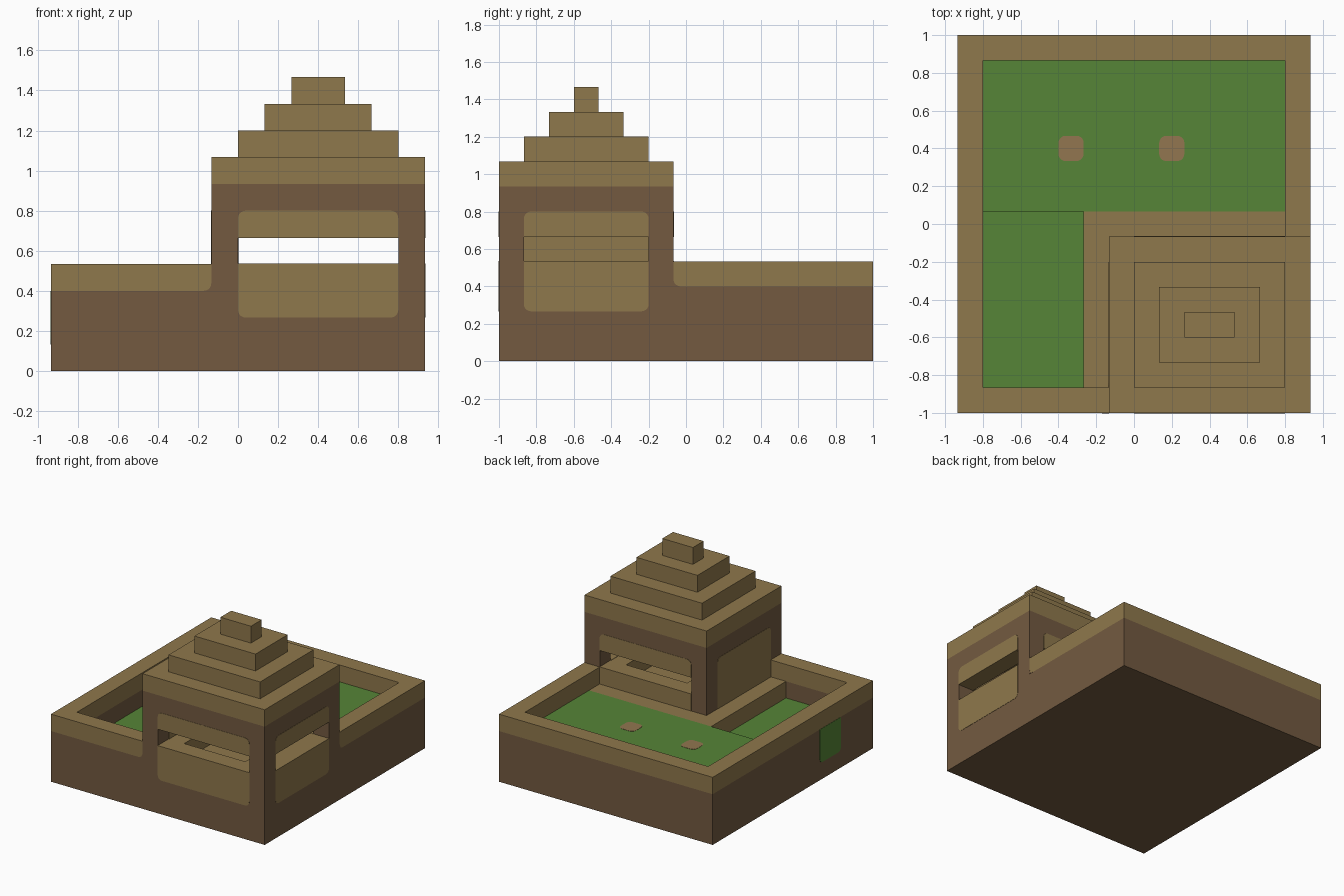
import bpy, bmesh, math
from mathutils import Vector

cube = bpy.data.objects.get("Cube")
if cube:
    bpy.data.objects.remove(cube, do_unlink=True)

U = 2 / 15      # one block
E = 0.015       # how far inlaid panels stand proud, in blocks
R = 0.28        # corner radius of painted panels, in blocks


def material(name, srgb):
    lin = [((c / 255 + 0.055) / 1.055) ** 2.4 for c in srgb] + [1.0]
    m = bpy.data.materials.new(name)
    m.use_nodes = True
    m.diffuse_color = lin
    m.node_tree.nodes["Principled BSDF"].inputs["Base Color"].default_value = lin
    return m


SAND = material("sandstone", (143, 120, 76))
EARTH = material("brown_earth", (115, 90, 64))
GRASS = material("grass_green", (86, 133, 55))
CLAY = material("clay", (146, 118, 80))


def finish(name, bm, mat):
    bmesh.ops.recalc_face_normals(bm, faces=bm.faces)
    me = bpy.data.meshes.new(name)
    bm.to_mesh(me)
    bm.free()
    me.materials.append(mat)
    bpy.context.collection.objects.link(bpy.data.objects.new(name, me))


def blocks(name, mat, *spans):
    """One object made of boxes, each given as x0, x1, y0, y1, z0, z1 in blocks."""
    bm = bmesh.new()
    for x0, x1, y0, y1, z0, z1 in spans:
        vs = bmesh.ops.create_cube(bm, size=1)["verts"]
        for v in vs:
            v.co = Vector((x1 if v.co.x > 0 else x0, y1 if v.co.y > 0 else y0,
                           z1 if v.co.z > 0 else z0)) * U
    finish(name, bm, mat)


def prism(name, mat, axis, lo, hi, pts):
    """Extrude a 2D outline along an axis from lo to hi."""
    def place(a, b, d):
        return Vector({"x": (d, a, b), "y": (a, d, b), "z": (a, b, d)}[axis]) * U
    bm = bmesh.new()
    face = bm.faces.new([bm.verts.new(place(a, b, lo)) for a, b in pts])
    ext = bmesh.ops.extrude_face_region(bm, geom=[face])["geom"]
    bmesh.ops.translate(bm, vec=place(0, 0, hi - lo),
                        verts=[g for g in ext if isinstance(g, bmesh.types.BMVert)])
    finish(name, bm, mat)


def arc(ca, cb, start, step=1, n=5):
    return [(ca + R * math.cos(math.radians(start + step * 90 * i / n)),
             cb + R * math.sin(math.radians(start + step * 90 * i / n)))
            for i in range(n + 1)]


def rounded(a0, a1, b0, b1, bottom=True, top=True):
    low = (arc(a0 + R, b0 + R, 180) + arc(a1 - R, b0 + R, 270)) if bottom else [(a0, b0), (a1, b0)]
    high = (arc(a1 - R, b1 - R, 0) + arc(a0 + R, b1 - R, 90)) if top else [(a1, b1), (a0, b1)]
    return low + high


# Ground, lawns and the ledge around the tower
blocks("ground_slab", EARTH, (-7, 7, -7.5, 7.5, 0, 2))
blocks("back_lawn", GRASS, (-6, 6, 0.5, 6.5, 2, 3))
blocks("front_lawn", GRASS, (-6, -2, -6.5, 0.5, 2, 2 + E))
blocks("tower_ledge", SAND, (-2, 6, -0.5, 0.5, 2, 3), (-2, -1, -6.5, -0.5, 2, 3))
for i, x in enumerate((-3, 1)):
    prism(f"lawn_tile_{i + 1}", CLAY, "z", 3, 3 + E, rounded(x, x + 1, 2.5, 3.5))

# Courtyard walls: earth below, sandstone coping above
runs = [(-7, -1, -7.5, -6.5), (-7, -6, -6.5, 7.5), (-6, 7, 6.5, 7.5), (6, 7, -0.5, 6.5)]
blocks("courtyard_wall", EARTH, *[r + (2, 3) for r in runs])
blocks("wall_coping", SAND, *[r + (3, 4) for r in runs])

# Rounded ends of the coping where it meets the tower
prism("coping_end_front", EARTH, "y", -7.5 - E, -7.5, [(-1, 3)] + arc(-1 - R, 3 + R, 0, -1))
prism("coping_end_side", EARTH, "x", 7, 7 + E, [(-0.5, 3)] + arc(-0.5 + R, 3 + R, 180))

# Green door painted on the outer wall
prism("side_door", GRASS, "x", -7 - E, -7, rounded(-4.5, -2.5, 1, 3, top=False))

# Tower: base, sill walls, corner posts, closed side wall and lintels
sides = [(-1, 7, -7.5, -6.5), (-1, 7, -1.5, -0.5), (-1, 0, -6.5, -1.5), (6, 7, -6.5, -1.5)]
blocks("tower_base", EARTH, (-1, 7, -7.5, -0.5, 2, 3))
blocks("tower_sill_wall", EARTH, *[s + (3, 4) for s in sides])
blocks("tower_posts", EARTH, *[(x, x + 1, y, y + 1, 4, 5) for x in (-1, 6) for y in (-7.5, -1.5)])
blocks("tower_closed_wall", EARTH, (-1, 0, -6.5, -1.5, 4, 5))
blocks("tower_lintels", EARTH, *[s + (5, 7) for s in sides])

# Tower interior
blocks("tower_floor", SAND, (0, 6, -6.5, -1.5, 3, 3 + E))
blocks("tower_benches", SAND, *[(x, x + 1, -6.5, -1.5, 3, 4) for x in (0, 5)])

# Sandstone panels above and below each window, and one full panel
for name, axis, lo, a0, a1 in (("front", "y", -7.5, 0, 6), ("back", "y", -1.5, 0, 6),
                               ("left", "x", 6, -6.5, -1.5)):
    prism(f"{name}_window_sill", SAND, axis, lo - E, lo + 1 + E,
          rounded(a0, a1, 2, 4 + E, top=False))
    prism(f"{name}_window_head", SAND, axis, lo - E, lo + 1 + E,
          rounded(a0, a1, 5 - E, 6, bottom=False))
prism("right_panel", SAND, "x", -1 - E, E, rounded(-6.5, -1.5, 2, 6))

# Stepped roof
for i in range(4):
    blocks(f"roof_tier_{i + 1}", SAND, (-1 + i, 7 - i, -7.5 + i, -0.5 - i, 7 + i, 8 + i))
